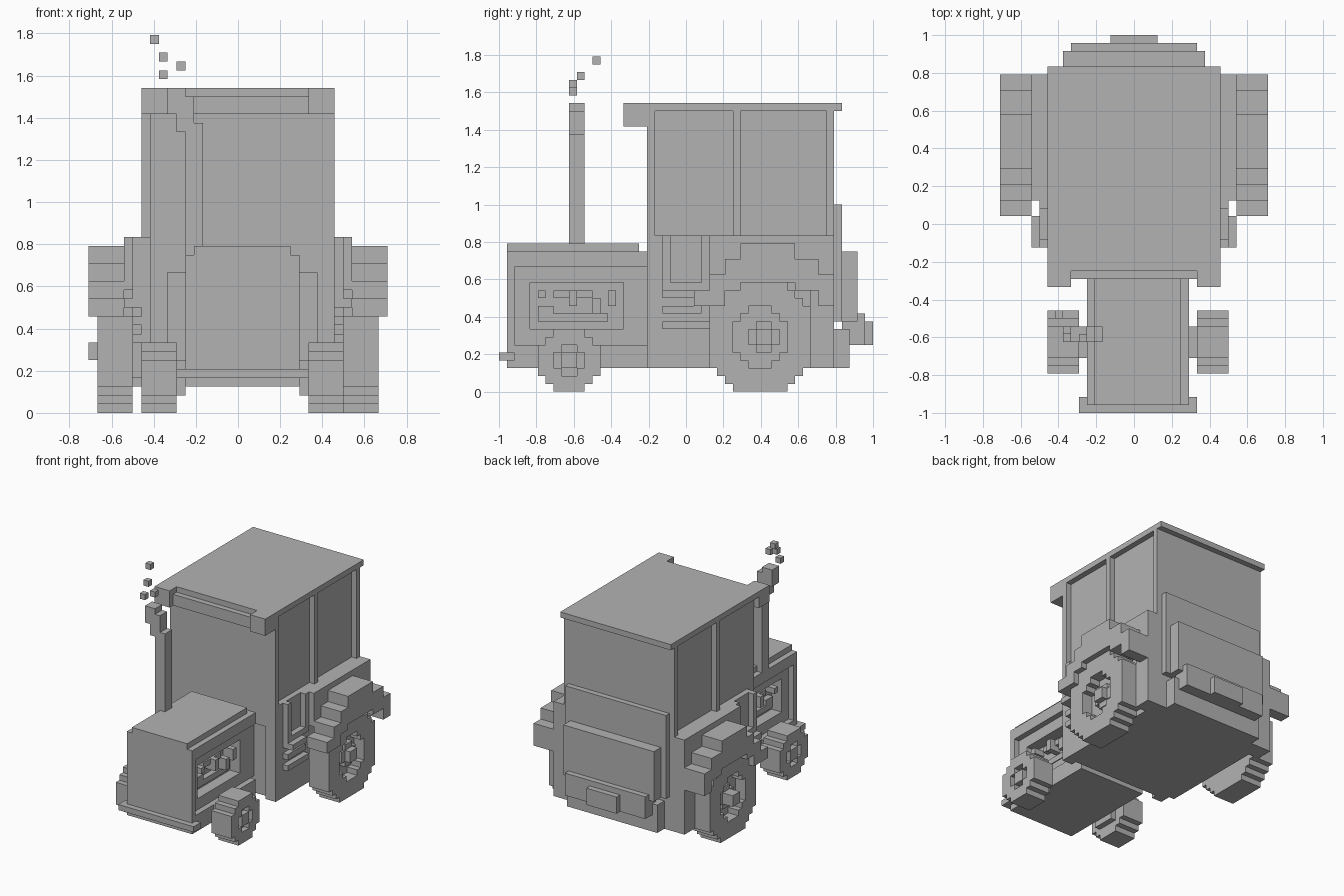
import bpy
import bmesh
from mathutils import Matrix, Vector

UNIT = 1 / 24          # edge length of one block

old_cube = bpy.data.objects.get("Cube")
if old_cube:
    bpy.data.objects.remove(old_cube, do_unlink=True)

grey = bpy.data.materials.new("plain grey")
grey.use_nodes = True
grey_colour = (0.45, 0.45, 0.45, 1)
grey.diffuse_color = grey_colour
grey.node_tree.nodes["Principled BSDF"].inputs["Base Color"].default_value = grey_colour


def add_block(bm, x, y, z):
    """Add one axis-aligned block given its three spans in units."""
    low = Vector((min(x), min(y), min(z))) * UNIT
    high = Vector((max(x), max(y), max(z))) * UNIT
    scale = Matrix.Diagonal((*(high - low), 1))
    bmesh.ops.create_cube(bm, size=1, matrix=Matrix.Translation((low + high) / 2) @ scale)


def finish(name, bm):
    mesh = bpy.data.meshes.new(name)
    bm.to_mesh(mesh)
    bm.free()
    mesh.materials.append(grey)
    bpy.context.scene.collection.objects.link(bpy.data.objects.new(name, mesh))


def box(name, x, y, z):
    bm = bmesh.new()
    add_block(bm, x, y, z)
    finish(name, bm)


def flip(x, centre):
    return tuple(2 * centre - value for value in x)


def pair(name, x, y, z, centre=0):
    """Build a block on the left and its mirror image on the right."""
    box("left_" + name, x, y, z)
    box("right_" + name, flip(x, centre), y, z)


def wheel(name, inner, outer, start, width, height, corner, margin, depth):
    """Stepped wheel made of rows, with a sunken rim on the outer side."""
    bm = bmesh.new()
    rim_wall = outer - depth if outer > inner else outer + depth
    end = start + width
    for row in range(height):
        edge = min(row, height - 1 - row)
        inset = max(0, corner - edge)
        y = (start + inset, end - inset)
        z = (row, row + 1)
        add_block(bm, (inner, rim_wall), y, z)
        if edge < margin:
            add_block(bm, (rim_wall, outer), y, z)
        else:
            gap = margin + max(0, corner - 1 - (edge - margin))
            add_block(bm, (rim_wall, outer), (y[0], start + gap), z)
            add_block(bm, (rim_wall, outer), (end - gap, y[1]), z)
    finish(name, bm)


HOOD = 0.5             # the hood and front axle sit half a block to the left

# Hood shell with sunken sides
box("hood_top", x=(-5, 6), y=(-23, -6), z=(18, 19))
box("hood_upper_frame", x=(-6, 7), y=(-23, -5), z=(16, 18))
box("hood_nose", x=(-6, 7), y=(-23, -22), z=(3, 16))
box("hood_chassis", x=(-6, 7), y=(-22, -5), z=(3, 6))
box("front_bumper", x=(-7, 8), y=(-24, -22), z=(4, 5))
box("engine_core", x=(-3, 4), y=(-22, -3), z=(6, 16))
pair("hood_panel_front", x=(4, 6), y=(-22, -20), z=(6, 16), centre=HOOD)
pair("hood_panel_rear", x=(4, 6), y=(-8, -3), z=(6, 16), centre=HOOD)
pair("hood_panel_top", x=(4, 6), y=(-20, -8), z=(14, 16), centre=HOOD)
pair("hood_panel_bottom", x=(4, 6), y=(-20, -8), z=(6, 8), centre=HOOD)

# Engine details inside the side openings
pair("engine_rail", x=(4, 5), y=(-17, -12), z=(12, 13), centre=HOOD)
pair("engine_block", x=(4, 5), y=(-17, -10), z=(9, 10), centre=HOOD)
pair("engine_filter", x=(4, 5), y=(-19, -17), z=(9, 11), centre=HOOD)
pair("engine_cap", x=(4, 6), y=(-19, -18), z=(12, 13), centre=HOOD)
for index, start in enumerate((-15, -12, -10)):
    pair(f"engine_bolt_{index}", x=(4, 6), y=(start, start + 1),
         z=(11 - index % 2, 13 - index % 2), centre=HOOD)

# Exhaust pipe leaning outward, with puffs of smoke
PIPE = (-15, -13)
box("exhaust_pipe", x=(-6, -4), y=PIPE, z=(18, 33))
box("exhaust_elbow", x=(-7, -5), y=PIPE, z=(32, 36))
box("exhaust_tip", x=(-8, -6), y=PIPE, z=(34, 37))
puffs = ((-9, -15, 38), (-7, -15, 39), (-9, -14, 40), (-10, -12, 42))
for index, corner in enumerate(puffs):
    box(f"smoke_puff_{index}", *[(value, value + 1) for value in corner])

# Cab with sunken side windows
box("cab_interior", x=(-10, 10), y=(-4, 19), z=(20, 36))
box("windscreen", x=(-10, 11), y=(-5, -4), z=(16, 36))
for label, start in (("middle", 6), ("rear", 18)):
    pair(label + "_pillar", x=(10, 11), y=(start, start + 1), z=(20, 36))
box("roof", x=(-11, 11), y=(-6, 20), z=(36, 37))
box("roof_light_bar", x=(-8, 8), y=(-7, -5), z=(34, 36))
pair("roof_visor_corner", x=(8, 11), y=(-8, -5), z=(34, 37))

# Lower body
box("lower_body", x=(-11, 11), y=(-3, 19), z=(3, 20))
pair("body_front_post", x=(9, 11), y=(-5, -3), z=(3, 16), centre=HOOD)
box("body_front_wall", x=(-10, 11), y=(-4, -3), z=(3, 20))

# Rear panels and hitch
box("rear_band", x=(-10, 10), y=(19, 20), z=(9, 24))
box("rear_panel", x=(-9, 9), y=(20, 22), z=(9, 18))
box("rear_skirt", x=(-9, 9), y=(19, 21), z=(3, 8))
box("rear_bumper", x=(-8, 8), y=(20, 23), z=(6, 10))
box("hitch", x=(-3, 3), y=(23, 24), z=(6, 9))

# Door frames and boarding steps
pair("door_frame_front", x=(11, 12), y=(-3, -2), z=(13, 20))
pair("door_frame_rear", x=(11, 12), y=(2, 3), z=(13, 20))
pair("door_sill", x=(11, 12), y=(-2, 2), z=(13, 14))
pair("upper_step", x=(11, 13), y=(-3, 1), z=(12, 13))
pair("middle_step", x=(11, 12), y=(-3, 2), z=(10, 11))
pair("lower_step", x=(11, 12), y=(-3, 3), z=(8, 9))

# Stepped rear fenders
pair("fender_inner", x=(11, 13), y=(3, 19), z=(14, 20))
pair("fender_rear_skirt", x=(11, 13), y=(16, 19), z=(3, 15))
arch = ((1, 3, 11, 13), (3, 5, 11, 15), (5, 7, 13, 17),
        (7, 14, 14, 19), (14, 17, 13, 17), (17, 19, 11, 15))
for index, (start, end, low, high) in enumerate(arch):
    pair(f"fender_step_{index}", x=(13, 17), y=(start, end), z=(low, high))

# Wheels, axles and hubs
for label, sign in (("left", 1), ("right", -1)):
    wheel(label + "_rear_wheel", inner=12 * sign, outer=16 * sign, start=3,
          width=13, height=14, corner=3, margin=3, depth=2)
    inner, outer = (8, 12) if sign > 0 else (-7, -11)
    wheel(label + "_front_wheel", inner, outer, start=-19,
          width=8, height=8, corner=2, margin=2, depth=1)
pair("rear_axle", x=(11, 12), y=(7, 12), z=(4, 10))
pair("rear_hub", x=(14, 15), y=(8, 12), z=(6, 8))
pair("rear_hub_upright", x=(14, 15), y=(9, 11), z=(5, 9))
box("left_rear_hub_cap", x=(14, 16), y=(9, 11), z=(6, 8))
box("right_rear_hub_cap", x=(-17, -14), y=(9, 11), z=(6, 8))
pair("front_axle", x=(7, 8), y=(-17, -13), z=(2, 6), centre=HOOD)
pair("front_hub", x=(11, 12), y=(-16, -14), z=(3, 5), centre=HOOD)
